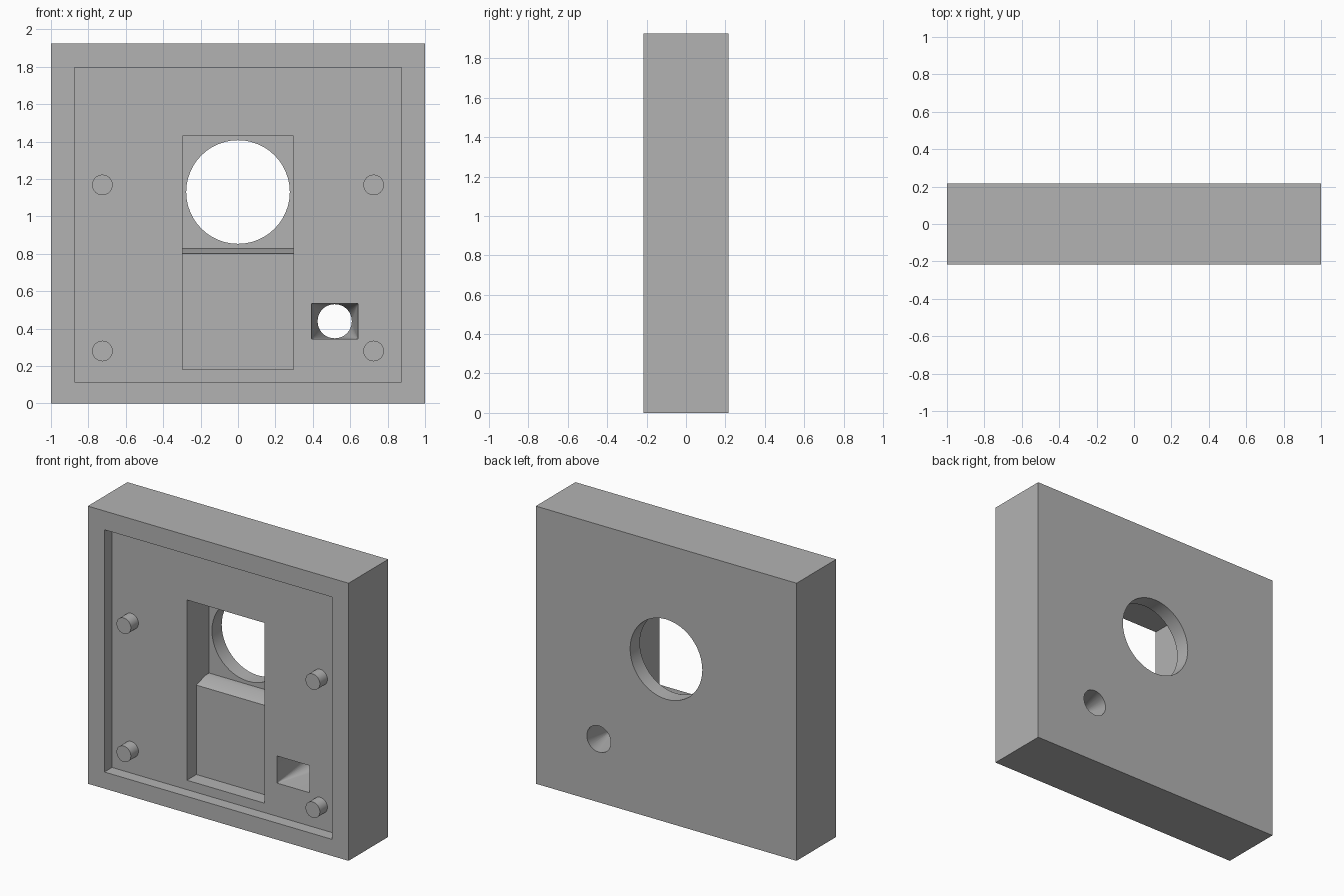
import bpy, bmesh, math

if "Cube" in bpy.data.objects:
    bpy.data.objects.remove(bpy.data.objects["Cube"])

WIDTH, HEIGHT = 2.0, 1.925
FRONT, BACK = -0.217, 0.217
FLOOR = FRONT + 0.083        # floor of the shallow recess
OUT = FRONT - 0.1            # safely in front of the body

grey = bpy.data.materials.new("plain grey")
grey.use_nodes = True
colour = (0.45, 0.45, 0.45, 1)
grey.diffuse_color = colour
grey.node_tree.nodes["Principled BSDF"].inputs["Base Color"].default_value = colour


def finish(bm, name):
    bmesh.ops.recalc_face_normals(bm, faces=bm.faces)
    mesh = bpy.data.meshes.new(name)
    bm.to_mesh(mesh)
    bm.free()
    mesh.materials.append(grey)
    obj = bpy.data.objects.new(name, mesh)
    bpy.context.collection.objects.link(obj)
    return obj


def prism(name, profile, half_width):
    """Extrude a (y, z) outline symmetrically along x."""
    bm = bmesh.new()
    face = bm.faces.new([bm.verts.new((-half_width, y, z)) for y, z in profile])
    new = bmesh.ops.extrude_face_region(bm, geom=[face])["geom"]
    verts = [v for v in new if isinstance(v, bmesh.types.BMVert)]
    bmesh.ops.translate(bm, verts=verts, vec=(2 * half_width, 0, 0))
    return finish(bm, name)


def block(name, half_width, y0, y1, z0, z1):
    return prism(name, [(y0, z0), (y1, z0), (y1, z1), (y0, z1)], half_width)


def circle(x, z, radius, y, sides):
    angles = [2 * math.pi * i / sides for i in range(sides)]
    return [(x + radius * math.cos(a), y, z + radius * math.sin(a)) for a in angles]


def hull(name, points):
    """Loft between outlines by wrapping their convex hull."""
    bm = bmesh.new()
    for p in points:
        bm.verts.new(p)
    bmesh.ops.convex_hull(bm, input=bm.verts)
    bmesh.ops.dissolve_limit(bm, angle_limit=0.001, verts=bm.verts, edges=bm.edges)
    return finish(bm, name)


def rod(name, x, z, radius, y0, y1, sides):
    return hull(name, circle(x, z, radius, y0, sides) + circle(x, z, radius, y1, sides))


def smooth(obj):
    bpy.ops.object.select_all(action="DESELECT")
    bpy.context.view_layer.objects.active = obj
    obj.select_set(True)
    bpy.ops.object.shade_smooth_by_angle(angle=math.radians(25))


# Main slab
body = block("housing_body", WIDTH / 2, FRONT, BACK, 0, HEIGHT)

# Shallow recess inside the rim
recess = block("recess_cutter", 0.873, OUT, FLOOR, 0.115, 1.795)

# Stepped pocket with a sloped lip below its deep upper half
pocket = prism("pocket_cutter", [
    (OUT, 0.18), (-0.03, 0.18), (-0.03, 0.80), (0.065, 0.83),
    (0.11, 0.83), (0.11, 1.43), (OUT, 1.43)], 0.298)

# Large round opening through the back wall
opening = rod("opening_cutter", 0, 1.13, 0.277, 0, BACK + 0.1, 48)

# Small opening: rectangle at the front narrowing to a circle at the back
corners = [(x, FLOOR - 0.005, z) for x in (0.392, 0.642) for z in (0.345, 0.533)]
funnel = hull("funnel_cutter", corners + circle(0.517, 0.439, 0.091, BACK + 0.005, 32))

# Cut the body, then drop the cutters
for cutter in (recess, pocket, opening, funnel):
    mod = body.modifiers.new(cutter.name, "BOOLEAN")
    mod.operation = "DIFFERENCE"
    mod.solver = "EXACT"
    mod.object = cutter
    cutter.hide_render = True
    bpy.context.view_layer.objects.active = body
    bpy.ops.object.modifier_apply(modifier=mod.name)
    bpy.data.objects.remove(cutter)
smooth(body)

# Four mounting pegs, flush with the rim
for side, x in (("right", -0.725), ("left", 0.725)):
    for level, z in (("lower", 0.28), ("upper", 1.168)):
        peg = rod(f"{level}_{side}_peg", x, z, 0.055, FRONT, FLOOR + 0.01, 32)
        smooth(peg)
